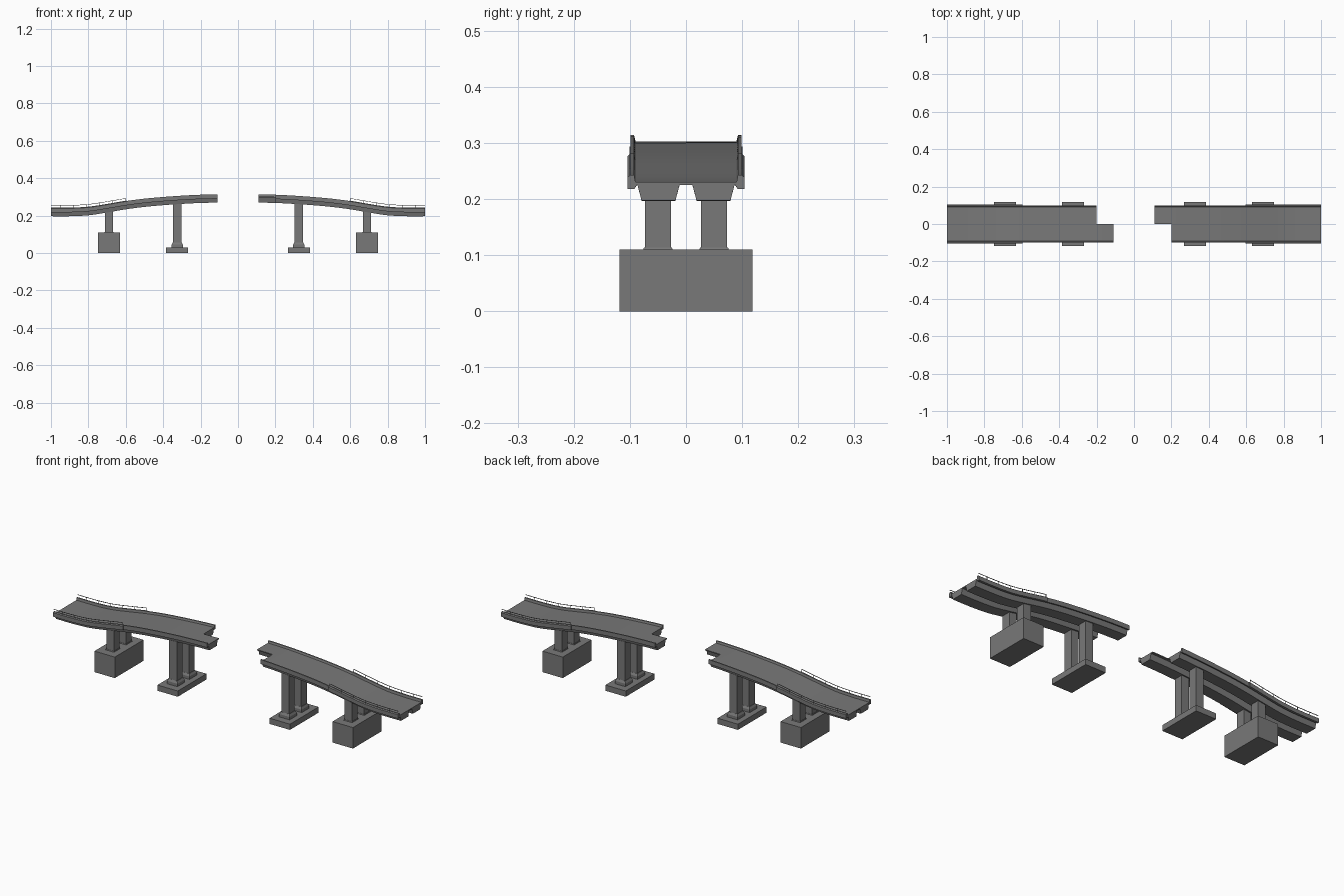
import bpy, bmesh, math

cube = bpy.data.objects.get("Cube")
if cube:
    bpy.data.objects.remove(cube, do_unlink=True)

# One concrete colour for everything
concrete = bpy.data.materials.new("grey concrete")
concrete.use_nodes = True
GREY = (0.19, 0.19, 0.19, 1)
concrete.diffuse_color = GREY
concrete.node_tree.nodes["Principled BSDF"].inputs["Base Color"].default_value = GREY

# Rise of the roadway above its end level, by distance from the middle
RISE = [(0.1, 0.073), (0.2, 0.071), (0.3, 0.066), (0.4, 0.059), (0.5, 0.05),
        (0.6, 0.037), (0.7, 0.02), (0.8, 0.005), (0.9, 0), (1.0, 0)]


def rise(x):
    i = max(0, min(len(RISE) - 2, int((x - 0.1) * 10 + 1e-6)))
    z = [RISE[max(0, min(len(RISE) - 1, i + k))][1] for k in (-1, 0, 1, 2)]
    t = (x - RISE[i][0]) * 10
    m0, m1 = (z[2] - z[0]) / 2, (z[3] - z[1]) / 2
    a, b = z[1], z[2]
    return a + m0 * t + (3 * (b - a) - 2 * m0 - m1) * t**2 + (2 * (a - b) + m0 + m1) * t**3


def finish(bm, name, smooth=False):
    bmesh.ops.recalc_face_normals(bm, faces=bm.faces)
    mesh = bpy.data.meshes.new(name)
    bm.to_mesh(mesh)
    bm.free()
    mesh.materials.append(concrete)
    obj = bpy.data.objects.new(name, mesh)
    bpy.context.collection.objects.link(obj)
    if smooth:
        bpy.ops.object.select_all(action='DESELECT')
        obj.select_set(True)
        bpy.context.view_layer.objects.active = obj
        bpy.ops.object.shade_smooth_by_angle(angle=math.radians(25))


def sweep(name, profile, x0, x1, half, side):
    """Run a (y, z) section along the curved roadway from x0 to x1."""
    bm = bmesh.new()
    steps = max(2, round((x1 - x0) / 0.033))
    rings = []
    for i in range(steps + 1):
        x = x0 + (x1 - x0) * i / steps
        rings.append([bm.verts.new((half * x, side * y, z + rise(x))) for y, z in profile])
    n = len(profile)
    for a, b in zip(rings, rings[1:]):
        for k in range(n):
            bm.faces.new((a[k], a[(k + 1) % n], b[(k + 1) % n], b[k]))
    bm.faces.new(rings[0])
    bm.faces.new(rings[-1])
    finish(bm, name, True)


def block(name, x, y, z0, z1, wx, wy, taper=1.0):
    """Upright block, optionally narrowing to the top."""
    bm = bmesh.new()
    bmesh.ops.create_cube(bm, size=1)
    for v in bm.verts:
        k = taper if v.co.z > 0 else 1
        v.co = (x + v.co.x * wx * k, y + v.co.y * wy * k, z1 if v.co.z > 0 else z0)
    finish(bm, name)


SLAB = [(0, 0.225), (0.094, 0.225), (0.094, 0.23), (0, 0.23)]
GIRDER = [(0.011, 0.227), (0.019, 0.197), (0.079, 0.197), (0.087, 0.227)]
PARAPET = [(0.087, 0.226), (0.092, 0.218), (0.0985, 0.218), (0.0985, 0.241),
           (0.0925, 0.241), (0.09, 0.23)]
WIDE_PARAPET = [(0.087, 0.226), (0.092, 0.218), (0.104, 0.218), (0.104, 0.239),
                (0.099, 0.243), (0.0925, 0.243), (0.09, 0.23)]
RAIL = [(0.0985, 0.254), (0.1005, 0.254), (0.1005, 0.2565), (0.0985, 0.2565)]

for half in (-1, 1):
    end = "left" if half > 0 else "right"
    for side in (-1, 1):
        tag = f"{end}_{'back' if side > 0 else 'front'}"
        # One lane of each half reaches further over the gap
        inner = 0.11 if side == half else 0.2
        sweep(f"road_slab_{tag}", SLAB, inner, 1, half, side)
        sweep(f"girder_{tag}", GIRDER, inner, 1, half, side)
        sweep(f"parapet_{tag}", PARAPET, inner, 0.6, half, side)
        sweep(f"approach_parapet_{tag}", WIDE_PARAPET, 0.595, 1, half, side)
        # Handrail and its posts
        sweep(f"handrail_{tag}", RAIL, 0.6, 1, half, side)
        for i in range(6):
            x = 0.601 + 0.0695 * i
            z = rise(x)
            block(f"rail_post_{tag}_{i}", half * x, side * 0.0995,
                  z + 0.238, z + 0.255, 0.002, 0.002)
        # Pier columns with their pedestals
        y = side * 0.05
        block(f"outer_column_{tag}", half * 0.69, y, 0.1, 0.222, 0.043, 0.047)
        block(f"outer_collar_{tag}", half * 0.69, y, 0.109, 0.114, 0.05, 0.053, 0.94)
        block(f"inner_column_{tag}", half * 0.325, y, 0.02, 0.265, 0.044, 0.047)
        block(f"inner_pedestal_{tag}", half * 0.325, y, 0.029, 0.045, 0.06, 0.06)
        block(f"inner_pedestal_cap_{tag}", half * 0.325, y, 0.045, 0.056, 0.06, 0.06, 0.8)
    # Foundations
    block(f"outer_foundation_{end}", half * 0.69, 0, 0, 0.11, 0.118, 0.237)
    block(f"inner_foundation_{end}", half * 0.325, 0, 0, 0.03, 0.118, 0.237)
